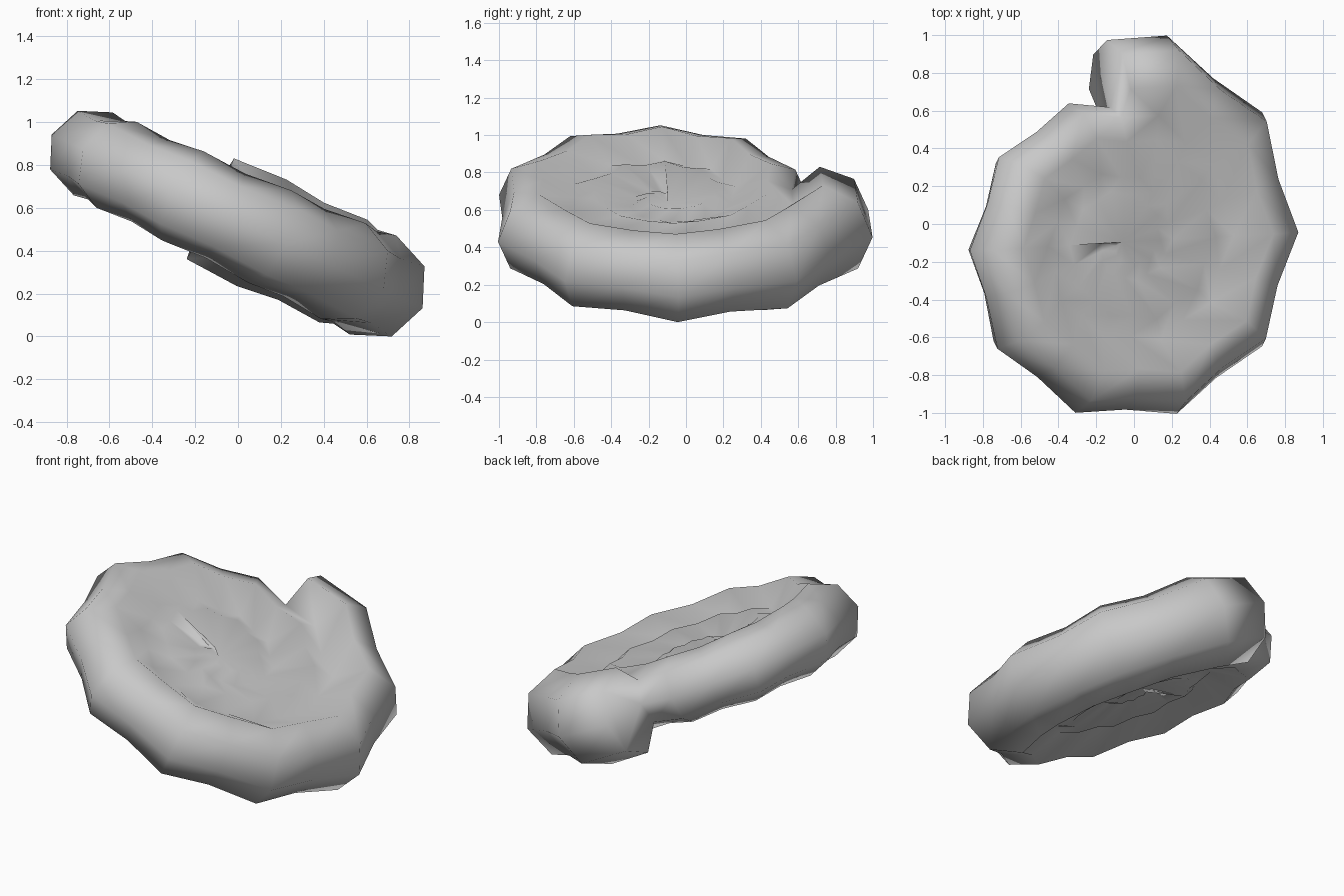
import bpy, bmesh, math
from mathutils import Matrix, Vector

if "Cube" in bpy.data.objects:
    bpy.data.objects.remove(bpy.data.objects["Cube"])

TURN = 20                      # rings per whorl, ten of them ribs
STEP = 2 * math.pi / TURN
LAST = 55                      # index of the innermost ring
TILT = math.radians(25.1)
POLE = Vector((-0.10, -0.095, 0.0))
ARC = (90, 45, 0, -45, -90)    # outer half of the octagonal tube

grey = bpy.data.materials.new("shell_grey")
grey.diffuse_color = (0.58, 0.58, 0.58, 1)
grey.use_nodes = True
grey.node_tree.nodes["Principled BSDF"].inputs["Base Color"].default_value = grey.diffuse_color


def tube_point(i, degrees):
    """Point on the tube's outer half at ring i; ribs are on the odd rings."""
    rib = 1.0 if i % 2 else 0.93
    angle = math.radians(93) - STEP * i
    centre = rib * (0.872 - 0.015 * i)
    radius = rib * 0.279 * math.exp(-0.0178 * i)
    a = math.radians(degrees)
    r = centre + radius * math.cos(a)
    return POLE + Vector((r * math.cos(angle), r * math.sin(angle), radius * math.sin(a)))


bm = bmesh.new()
v = {}
for i in range(LAST + 1):
    for d in ARC:
        if d or i <= TURN:
            v[i, d] = bm.verts.new(tube_point(i, d))

# Outer wall of the last whorl
for i in range(TURN):
    for d, e in zip(ARC, ARC[1:]):
        bm.faces.new((v[i, d], v[i, e], v[i + 1, e], v[i + 1, d]))

# Mouth, closed by a flat face resting against the previous whorl
bm.faces.new([v[0, d] for d in ARC] + [v[TURN, d] for d in (-45, 0, 45)])

# Coiled sides: crest, valley and next crest joined on top and bottom
for s in (1, -1):
    crest, valley = 90 * s, 45 * s
    for i in range(TURN, LAST):
        bm.faces.new((v[i, crest], v[i, valley], v[i + 1, valley], v[i + 1, crest]))
    for i in range(LAST - TURN):
        j = i + TURN
        bm.faces.new((v[i, crest], v[i + 1, crest], v[j + 1, valley], v[j, valley]))
    # Central pit
    start = LAST - TURN
    pit = bm.verts.new(POLE + Vector((0, 0, 0.065 * s)))
    for i in range(start, LAST):
        bm.faces.new((v[i, crest], v[i + 1, crest], pit))
    bm.faces.new((pit, v[LAST, crest], v[LAST, valley], v[start, crest]))

bmesh.ops.recalc_face_normals(bm, faces=bm.faces)
for f in bm.faces:
    f.smooth = True

# Lean the disc over and stand it on the floor
bm.transform(Matrix.Rotation(TILT, 4, 'Y'))
low = min(p.co.z for p in bm.verts)
bmesh.ops.translate(bm, verts=bm.verts, vec=(0, 0, -low))

mesh = bpy.data.meshes.new("spiral_shell")
bm.to_mesh(mesh)
bm.free()
mesh.materials.append(grey)
shell = bpy.data.objects.new("spiral_shell", mesh)
bpy.context.collection.objects.link(shell)
